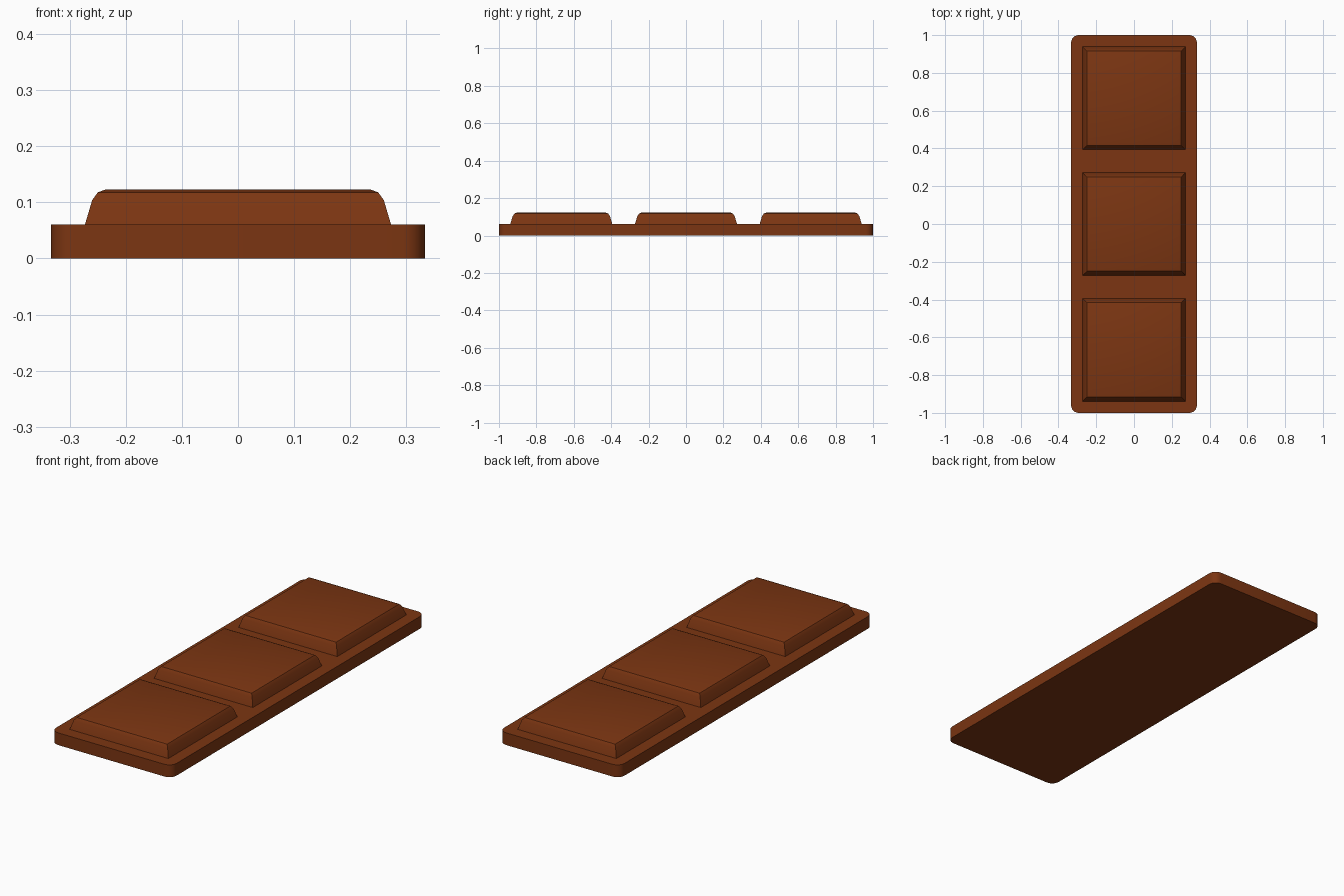
import bpy, bmesh, math

if "Cube" in bpy.data.objects:
    bpy.data.objects.remove(bpy.data.objects["Cube"])

chocolate = bpy.data.materials.new("milk chocolate brown")
chocolate.diffuse_color = (0.2, 0.036, 0.006, 1)
chocolate.use_nodes = True
chocolate.node_tree.nodes["Principled BSDF"].inputs["Base Color"].default_value = chocolate.diffuse_color


def stack(name, rings, y=0.0):
    """Solid lofted through matching rings of (x, y, z) points."""
    bm = bmesh.new()
    loops = [[bm.verts.new(p) for p in ring] for ring in rings]
    n = len(loops[0])
    for low, high in zip(loops, loops[1:]):
        for i in range(n):
            j = (i + 1) % n
            bm.faces.new((low[i], low[j], high[j], high[i]))
    bm.faces.new(loops[0][::-1])
    bm.faces.new(loops[-1])
    mesh = bpy.data.meshes.new(name)
    bm.to_mesh(mesh)
    bm.free()
    mesh.materials.append(chocolate)
    obj = bpy.data.objects.new(name, mesh)
    obj.location.y = y
    bpy.context.collection.objects.link(obj)
    bpy.ops.object.select_all(action='DESELECT')
    obj.select_set(True)
    bpy.context.view_layer.objects.active = obj
    bpy.ops.object.shade_smooth_by_angle(angle=math.radians(30))
    return obj


def rounded_rect(hx, hy, r, z, steps=6):
    pts = []
    for q, (sx, sy) in enumerate([(1, 1), (-1, 1), (-1, -1), (1, -1)]):
        for k in range(steps + 1):
            a = math.pi / 2 * (q + k / steps)
            pts.append((sx * (hx - r) + r * math.cos(a),
                        sy * (hy - r) + r * math.sin(a), z))
    return pts


def square(h, z):
    return [(h, h, z), (-h, h, z), (-h, -h, z), (h, -h, z)]


# Flat slab with rounded corners
stack("bar_base", [rounded_rect(0.333, 1.0, 0.04, z) for z in (0, 0.061)])

# Three raised squares with sloped walls and a bevelled top rim
profile = [(0.273, 0.06), (0.26, 0.104), (0.25, 0.118), (0.236, 0.123)]
for i in range(3):
    stack(f"raised_square_{i + 1}", [square(h, z) for h, z in profile],
          y=(i - 1) * 2 / 3)
